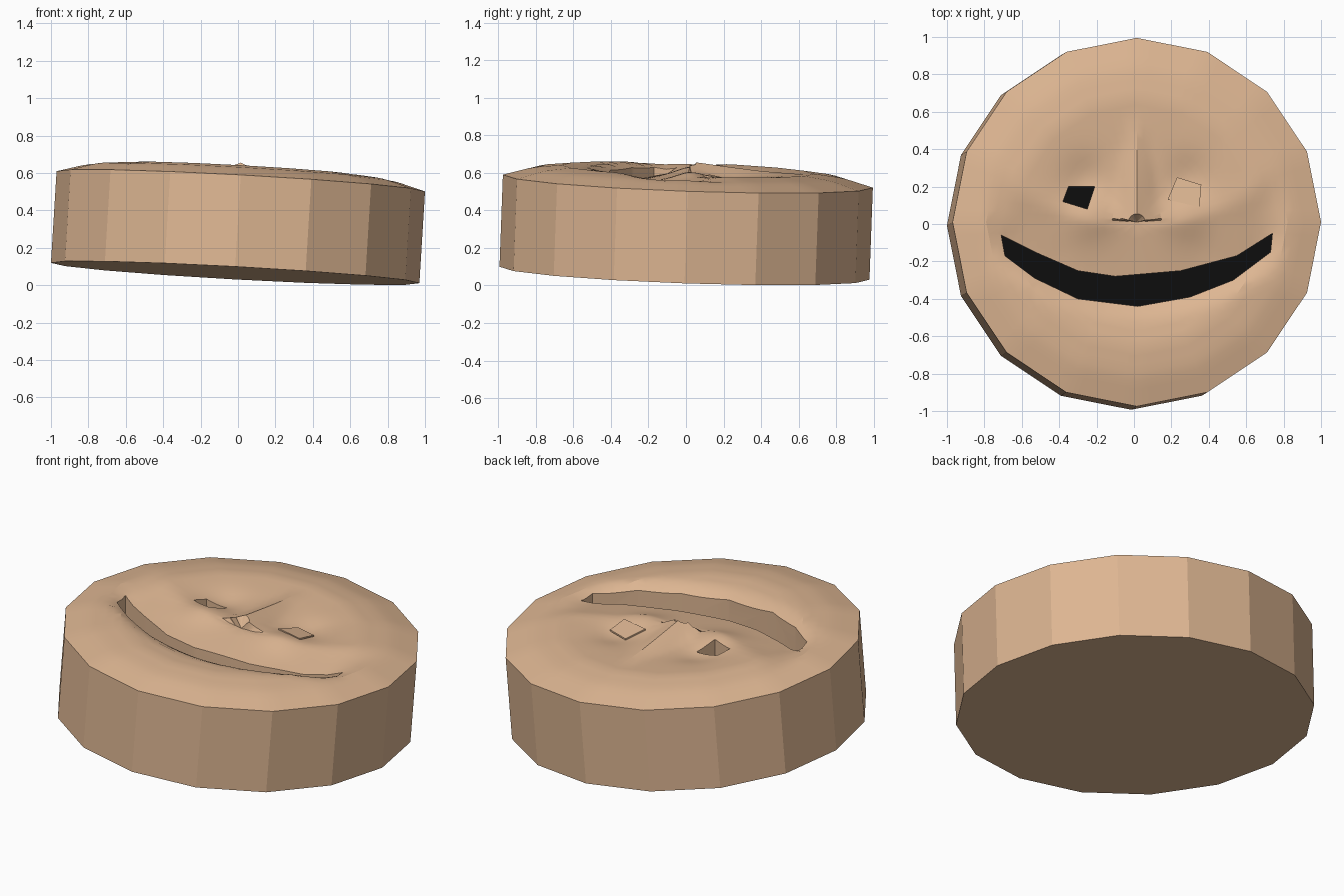
import bpy, bmesh, math

if "Cube" in bpy.data.objects:
    bpy.data.objects.remove(bpy.data.objects["Cube"])


def material(name, rgb):
    m = bpy.data.materials.new(name)
    m.use_nodes = True
    m.diffuse_color = (*rgb, 1)
    m.node_tree.nodes["Principled BSDF"].inputs["Base Color"].default_value = (*rgb, 1)
    return m


SKIN = material("warm tan", (0.73, 0.47, 0.29))
BLACK = material("black", (0.004, 0.004, 0.004))


def make_object(name, bm):
    bmesh.ops.recalc_face_normals(bm, faces=bm.faces)
    mesh = bpy.data.meshes.new(name)
    bm.to_mesh(mesh)
    bm.free()
    mesh.materials.append(SKIN)
    mesh.materials.append(BLACK)
    ob = bpy.data.objects.new(name, mesh)
    bpy.context.collection.objects.link(ob)
    return ob


def tilt(x, y):
    # slope shared by both ends of the disc
    return -0.055 * x - 0.035 * y


def bump(x, y, cx, cy, w):
    return math.exp(-((x - cx) ** 2 + (y - cy) ** 2) / w ** 2)


RING = [(0, 0.035), (0.4, 0.043), (0.68, 0.063), (0.84, 0.045), (1, 0)]


def height(x, y, t):
    # rounded rim
    for (a, ha), (b, hb) in zip(RING, RING[1:]):
        if a <= t <= b:
            h = ha + (hb - ha) * (t - a) / (b - a)
            break
    # nose wedge, ending in a step
    if 0.01 < y < 0.6:
        k = (0.6 - y) / 0.58
        h += 0.068 * k * max(0, 1 - abs(x) / (0.04 + 0.1 * k))
    # eye sockets and cheeks
    for s in (-1, 1):
        h -= 0.03 * bump(x, y, s * 0.27, 0.22, 0.13)
        h += 0.025 * bump(x, y, s * 0.25, 0.03, 0.12)
    # sunken lips along the smile
    if abs(x) < 0.8:
        d = y - (-0.36 + 0.5 * x * x)
        fade = min(1, (0.8 - abs(x)) / 0.15)
        h -= 0.07 * fade * max(0, 1 - (d / 0.33 if d > 0 else -d / 0.15))
    return h


def top_z(x, y, t):
    return 0.555 + tilt(x, y) + height(x, y, t)


# Sixteen-sided head disc with a sculpted upper face
SIDES, SUB, RINGS, R = 16, 5, 22, 0.985
outline = []
for i in range(SIDES):
    a, b = (2 * math.pi * j / SIDES for j in (i, i + 1))
    for k in range(SUB):
        f = k / SUB
        outline.append((R * ((1 - f) * math.cos(a) + f * math.cos(b)),
                        R * ((1 - f) * math.sin(a) + f * math.sin(b))))
N = len(outline)
bm = bmesh.new()
rings = []
for j in range(1, RINGS + 1):
    t = j / RINGS
    rings.append([bm.verts.new((x * t + 0.015, y * t + 0.01, top_z(x * t, y * t, t)))
                  for x, y in outline])
centre = bm.verts.new((0.015, 0.01, top_z(0, 0, 0)))
base = [bm.verts.new((x - 0.015, y - 0.008, 0.065 + tilt(x, y))) for x, y in outline]
for i in range(N):
    n = (i + 1) % N
    bm.faces.new((centre, rings[0][i], rings[0][n])).smooth = True
    for inner, outer in zip(rings, rings[1:]):
        bm.faces.new((inner[i], outer[i], outer[n], inner[n])).smooth = True
    bm.faces.new((rings[-1][i], base[i], base[n], rings[-1][n]))
bm.faces.new(base)
head = make_object("head_disc", bm)


def carve(name, points, floor):
    # recess with tan walls and a black floor
    bm = bmesh.new()
    low = [bm.verts.new((x, y, floor + tilt(x, y))) for x, y in points]
    high = [bm.verts.new((x, y, 0.9)) for x, y in points]
    bm.faces.new(low).material_index = 1
    bm.faces.new(high)
    for i in range(len(points)):
        n = (i + 1) % len(points)
        bm.faces.new((low[i], low[n], high[n], high[i]))
    cutter = make_object(name, bm)
    cutter.hide_render = True
    mod = head.modifiers.new(name, 'BOOLEAN')
    mod.operation = 'DIFFERENCE'
    mod.solver = 'EXACT'
    mod.object = cutter
    bpy.context.view_layer.objects.active = head
    bpy.ops.object.modifier_apply(modifier=mod.name)
    bpy.data.objects.remove(cutter)


# Wide smile
carve("mouth_cutter", [
    (-0.71, -0.06), (-0.53, -0.15), (-0.3, -0.25), (-0.1, -0.28), (0.25, -0.25),
    (0.55, -0.17), (0.74, -0.05), (0.73, -0.15), (0.53, -0.3), (0.3, -0.39),
    (0.02, -0.44), (-0.3, -0.4), (-0.53, -0.29), (-0.69, -0.17)], 0.42)

# Open right eye
carve("eye_cutter", [(-0.35, 0.2), (-0.21, 0.2), (-0.25, 0.08), (-0.38, 0.12)], 0.46)

# Closed left eye: a thin lid plate
bm = bmesh.new()
lid = [(0.18, 0.13), (0.23, 0.25), (0.36, 0.21), (0.35, 0.09)]
verts = [bm.verts.new((x, y, top_z(x, y, math.hypot(x, y)) + 0.012)) for x, y in lid]
face = bm.faces.new(verts)
ext = bmesh.ops.extrude_face_region(bm, geom=[face])
for v in ext["geom"]:
    if isinstance(v, bmesh.types.BMVert):
        v.co.z -= 0.009
make_object("left_eyelid", bm)

# Smooth sculpted face with crisp rim and openings
bpy.ops.object.select_all(action='DESELECT')
head.select_set(True)
bpy.context.view_layer.objects.active = head
bpy.ops.object.shade_smooth_by_angle(angle=math.radians(20))
